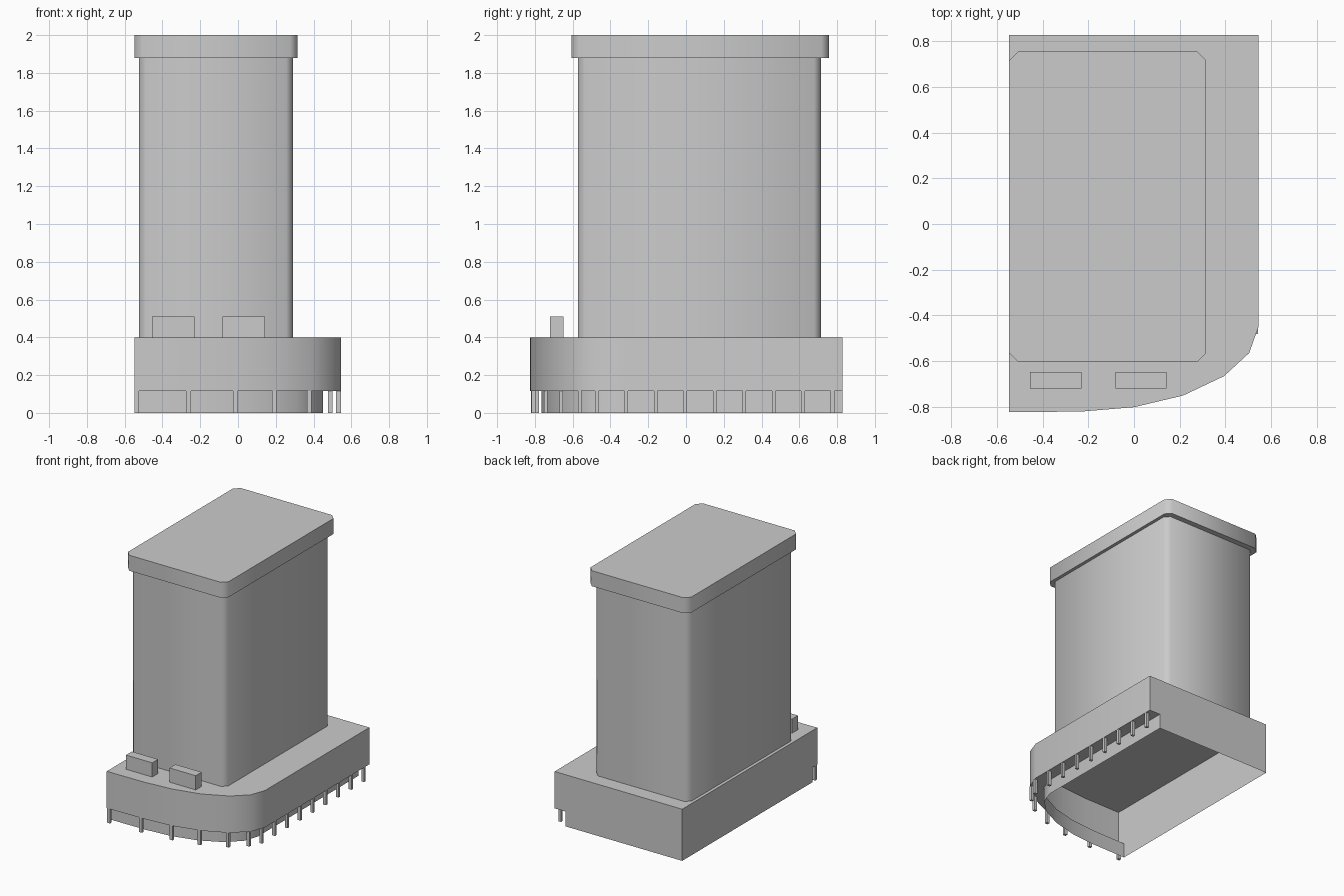
import bpy, bmesh
from math import radians

if "Cube" in bpy.data.objects:
    bpy.data.objects.remove(bpy.data.objects["Cube"])


def finish(name, bm, smooth=True):
    bmesh.ops.remove_doubles(bm, verts=bm.verts, dist=1e-5)
    mesh = bpy.data.meshes.new(name)
    bm.to_mesh(mesh)
    bm.free()
    obj = bpy.data.objects.new(name, mesh)
    bpy.context.collection.objects.link(obj)
    if smooth:
        bpy.ops.object.select_all(action='DESELECT')
        obj.select_set(True)
        bpy.context.view_layer.objects.active = obj
        bpy.ops.object.shade_smooth_by_angle(angle=radians(50))
    return obj


def loft(name, rings):
    """Skin counter-clockwise (outline, z) rings, closed on top, open below."""
    bm = bmesh.new()
    loops = [[bm.verts.new((x, y, z)) for x, y in pts] for pts, z in rings]
    n = len(loops[0])
    for a, b in zip(loops, loops[1:]):
        for i in range(n):
            j = (i + 1) % n
            bm.faces.new((a[i], a[j], b[j], b[i]))
    bm.faces.new(loops[-1])
    bm.normal_update()
    flat = [f for f in bm.faces if f.calc_area() < 1e-6]
    bmesh.ops.delete(bm, geom=flat, context='FACES_ONLY')
    return finish(name, bm)


def box(bm, x0, x1, y0, y1, z0, z1):
    verts = bmesh.ops.create_cube(bm, size=1)['verts']
    for v in verts:
        v.co = ((x0 + x1) / 2 + v.co.x * (x1 - x0),
                (y0 + y1) / 2 + v.co.y * (y1 - y0),
                (z0 + z1) / 2 + v.co.z * (z1 - z0))


def chamfered(x0, x1, y0, y1, c):
    return [(x0 + c, y0), (x1 - c, y0), (x1, y0 + c), (x1, y1 - c),
            (x1 - c, y1), (x0 + c, y1), (x0, y1 - c), (x0, y0 + c)]


# Podium: curved front-right corner, recessed ground floor, hollow below
outline = [(-0.547, -0.825), (-0.23, -0.822), (0, -0.803), (0.215, -0.752),
           (0.395, -0.667), (0.505, -0.565), (0.546, -0.45),
           (0.546, 0.828), (-0.547, 0.828)]
recess = [(-0.547 + (x + 0.547) * 0.913, 0.828 + (y - 0.828) * 0.963)
          for x, y in outline]
loft("podium", [(recess, 0), (recess, 0.115), (outline, 0.115), (outline, 0.4)])

# Tower with overhanging roof slab
shaft = chamfered(-0.523, 0.291, -0.571, 0.714, 0.036)
slab = chamfered(-0.547, 0.316, -0.606, 0.757, 0.04)
loft("tower", [(shaft, 0.4), (shaft, 1.88), (slab, 1.88), (slab, 2.0)])

# Columns around the arcade
spots = [(-0.535, -0.81), (-0.262, -0.807), (-0.014, -0.788), (0.192, -0.742),
         (0.377, -0.66), (0.488, -0.563)]
spots += [(0.532, -0.472 + 0.156 * i) for i in range(9)]
bm = bmesh.new()
for x, y in spots:
    box(bm, x - 0.012, x + 0.012, y - 0.01, y + 0.01, 0, 0.115)
finish("columns", bm, smooth=False)

# Rooftop boxes on the podium terrace
bm = bmesh.new()
for x in (-0.455, -0.082):
    box(bm, x, x + 0.224, -0.72, -0.648, 0.4, 0.51)
finish("terrace_boxes", bm, smooth=False)
